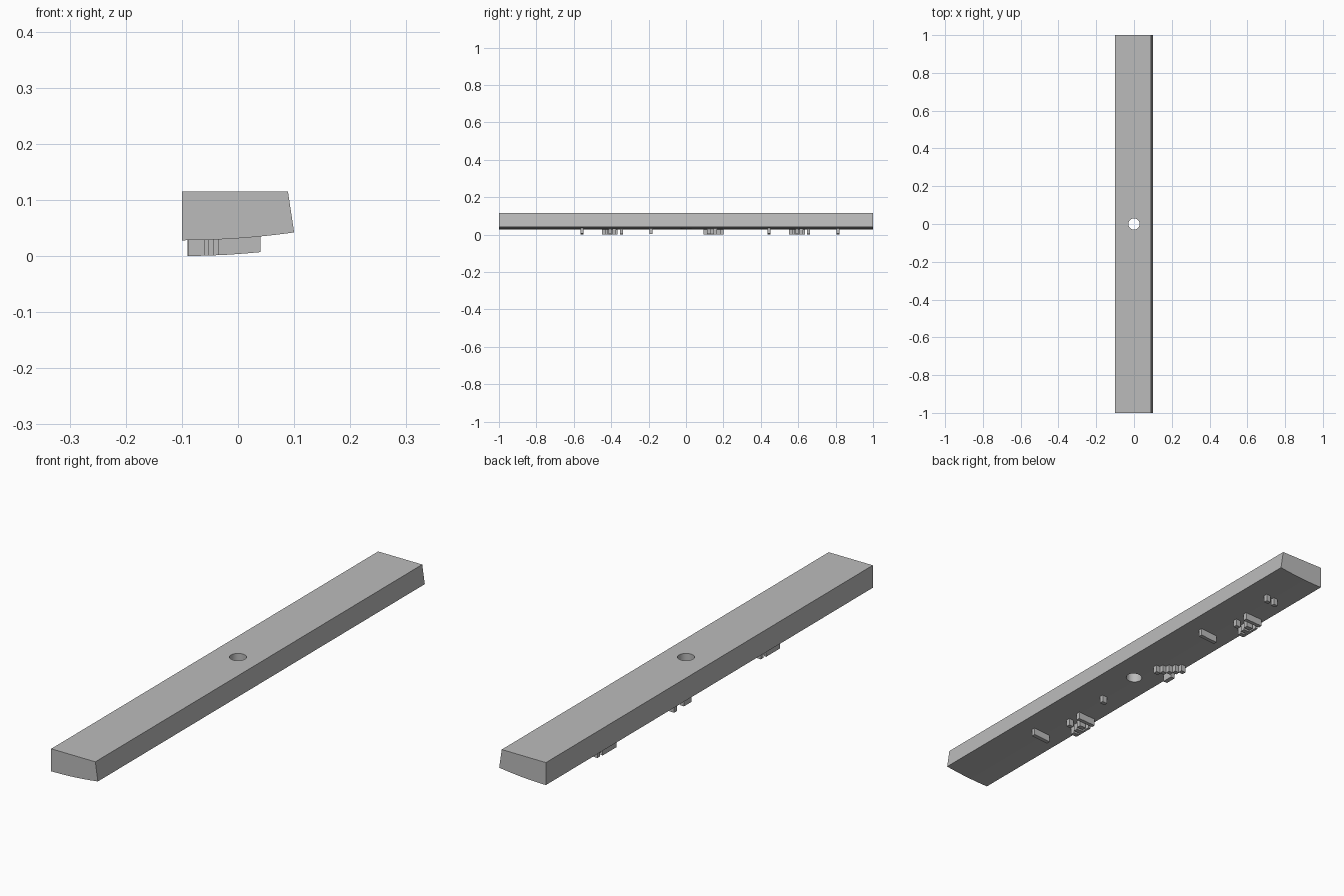
import bpy, bmesh

default = bpy.data.objects.get("Cube")
if default:
    bpy.data.objects.remove(default, do_unlink=True)

gray = bpy.data.materials.new("plain gray")
gray.use_nodes = True
gray.diffuse_color = (0.5, 0.5, 0.5, 1)
gray.node_tree.nodes["Principled BSDF"].inputs["Base Color"].default_value = (0.5, 0.5, 0.5, 1)


def underside(x):
    """Height of the gently curved bottom of the bar."""
    return 0.028 + 0.35 * (x + 0.1) ** 2


def extrude_profile(name, profile, y0, y1):
    """Sweep an (x, z) outline along y."""
    bm = bmesh.new()
    front = [bm.verts.new((x, y0, z)) for x, z in profile]
    back = [bm.verts.new((x, y1, z)) for x, z in profile]
    bm.faces.new(front)
    bm.faces.new(back[::-1])
    for i in range(len(profile)):
        j = (i + 1) % len(profile)
        bm.faces.new((front[i], back[i], back[j], front[j]))
    bmesh.ops.recalc_face_normals(bm, faces=bm.faces)
    mesh = bpy.data.meshes.new(name)
    bm.to_mesh(mesh)
    bm.free()
    mesh.materials.append(gray)
    obj = bpy.data.objects.new(name, mesh)
    bpy.context.collection.objects.link(obj)
    return obj


def stud(name, x0, x1, y, width=0.016):
    """Small raised block that follows the curved underside."""
    xs = [x0 + (x1 - x0) * i / 4 for i in range(5)]
    outline = [(x, underside(x) - 0.028) for x in xs]
    outline += [(x, underside(x) + 0.003) for x in reversed(xs)]
    extrude_profile(name, outline, y - width / 2, y + width / 2)


# Main bar with a sloping side and a curved underside
steps = 12
curve = [(-0.1 + 0.2 * i / steps, underside(-0.1 + 0.2 * i / steps)) for i in range(steps + 1)]
bar = extrude_profile("bar", curve + [(0.089, 0.115), (-0.1, 0.115)], -1, 1)

# Round hole through the middle
bpy.ops.mesh.primitive_cylinder_add(vertices=48, radius=0.03, depth=0.4)
cutter = bpy.context.object
cutter.name = "hole_cutter"
cutter.hide_render = True
cutter.data.materials.append(gray)
hole = bar.modifiers.new("hole", "BOOLEAN")
hole.operation = "DIFFERENCE"
hole.solver = "EXACT"
hole.object = cutter
bpy.context.view_layer.objects.active = bar
bpy.ops.object.modifier_apply(modifier=hole.name)
bpy.data.objects.remove(cutter, do_unlink=True)

# Repeating studs on both halves of the underside
for half, y in (("front", -0.5), ("back", 0.5)):
    stud(half + "_long_rib", -0.035, 0.04, y - 0.055)
    stud(half + "_cluster_rib", -0.085, -0.008, y + 0.155)
    stud(half + "_cluster_peg", -0.03, -0.01, y + 0.093)
    for i in range(3):
        stud(f"{half}_cluster_foot_{i}", -0.088 + 0.008 * i, -0.06 + 0.008 * i,
             y + 0.06 + 0.028 * i, 0.018)
    stud(half + "_cluster_bridge", -0.088, -0.078, y + 0.095, 0.08)

# Separate pegs
stud("front_peg", -0.016, 0.006, -0.188)
stud("back_peg_left", 0.001, 0.02, 0.812)
stud("back_peg_right", -0.034, -0.015, 0.812)

# Stepped diagonal of studs near the hole
for i in range(5):
    x, y = -0.014 - 0.0165 * i, 0.122 + 0.0175 * i
    stud(f"diagonal_step_{i}", x - 0.01, x + 0.01, y, 0.018)
stud("diagonal_foot", -0.088, -0.07, 0.115, 0.045)
